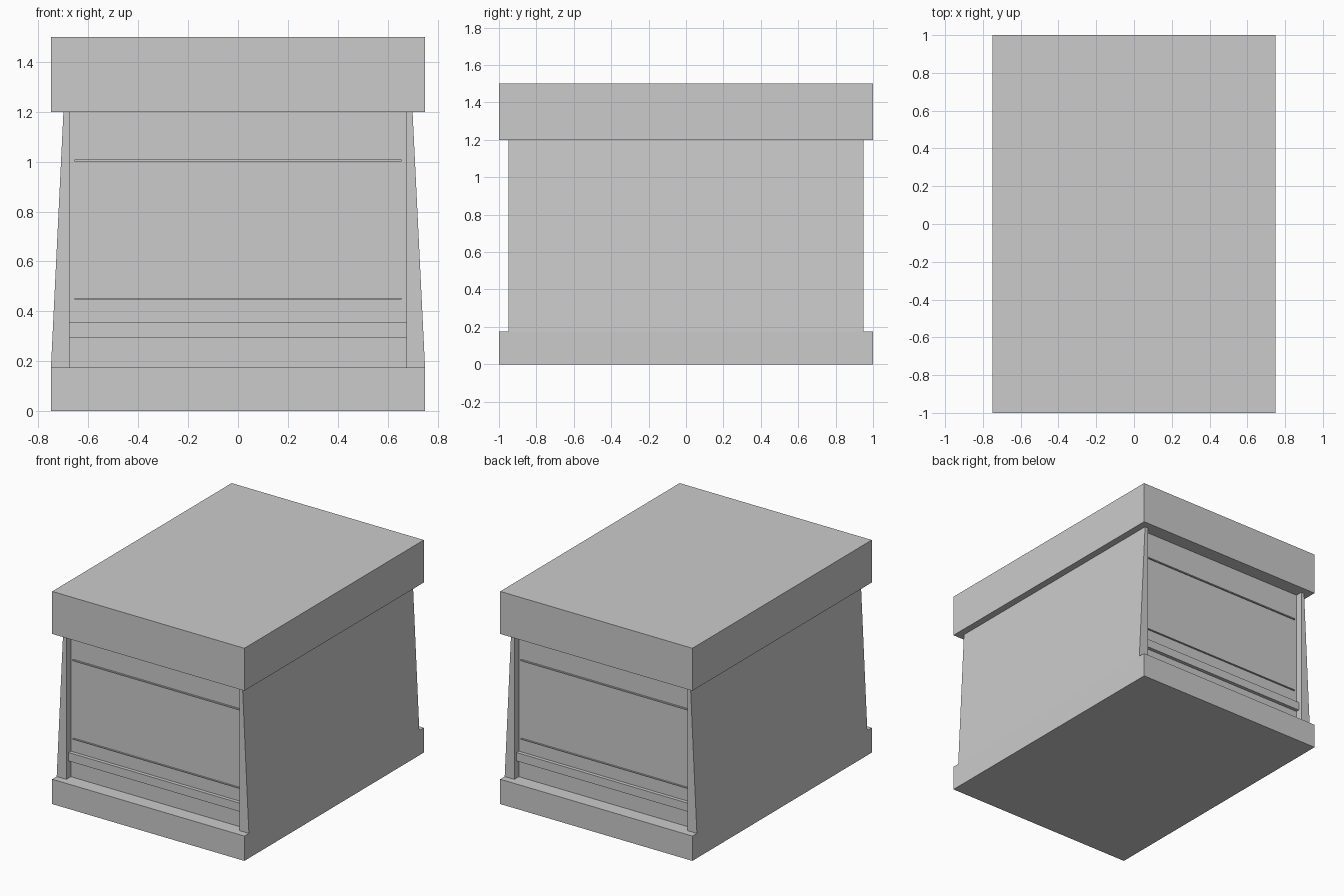
import bpy, bmesh

if "Cube" in bpy.data.objects:
    bpy.data.objects.remove(bpy.data.objects["Cube"])


def prism(name, profile, y0, y1):
    """Extrude an x-z profile along y."""
    bm = bmesh.new()
    face = bm.faces.new([bm.verts.new((x, y0, z)) for x, z in profile])
    ext = bmesh.ops.extrude_face_region(bm, geom=[face])
    verts = [v for v in ext["geom"] if isinstance(v, bmesh.types.BMVert)]
    bmesh.ops.translate(bm, verts=verts, vec=(0, y1 - y0, 0))
    bmesh.ops.recalc_face_normals(bm, faces=bm.faces)
    mesh = bpy.data.meshes.new(name)
    bm.to_mesh(mesh)
    bm.free()
    obj = bpy.data.objects.new(name, mesh)
    bpy.context.collection.objects.link(obj)
    return obj


def box(name, half_x, y0, y1, z0, z1):
    return prism(name, [(-half_x, z0), (half_x, z0), (half_x, z1), (-half_x, z1)], y0, y1)


# Plinth, lid and recessed inner body
box("base", 0.75, -1, 1, 0, 0.175)
box("lid", 0.75, -1, 1, 1.2, 1.5)
box("inner_body", 0.675, -0.9, 0.9, 0.175, 1.2)

# Tapered side walls that stand proud of the end panels
for label, s in (("left", -1), ("right", 1)):
    prism(f"{label}_side_wall",
          [(s * 0.675, 0.175), (s * 0.75, 0.175), (s * 0.70, 1.2), (s * 0.675, 1.2)],
          -0.95, 0.95)

# Ledge and thin trim strips on both ends
for label, s in (("front", -1), ("back", 1)):
    box(f"{label}_ledge", 0.675, s * 0.9, s * 0.925, 0.295, 0.355)
    box(f"{label}_lower_strip", 0.655, s * 0.9, s * 0.91, 0.447, 0.453)
    box(f"{label}_upper_strip", 0.655, s * 0.9, s * 0.91, 1.0, 1.008)
